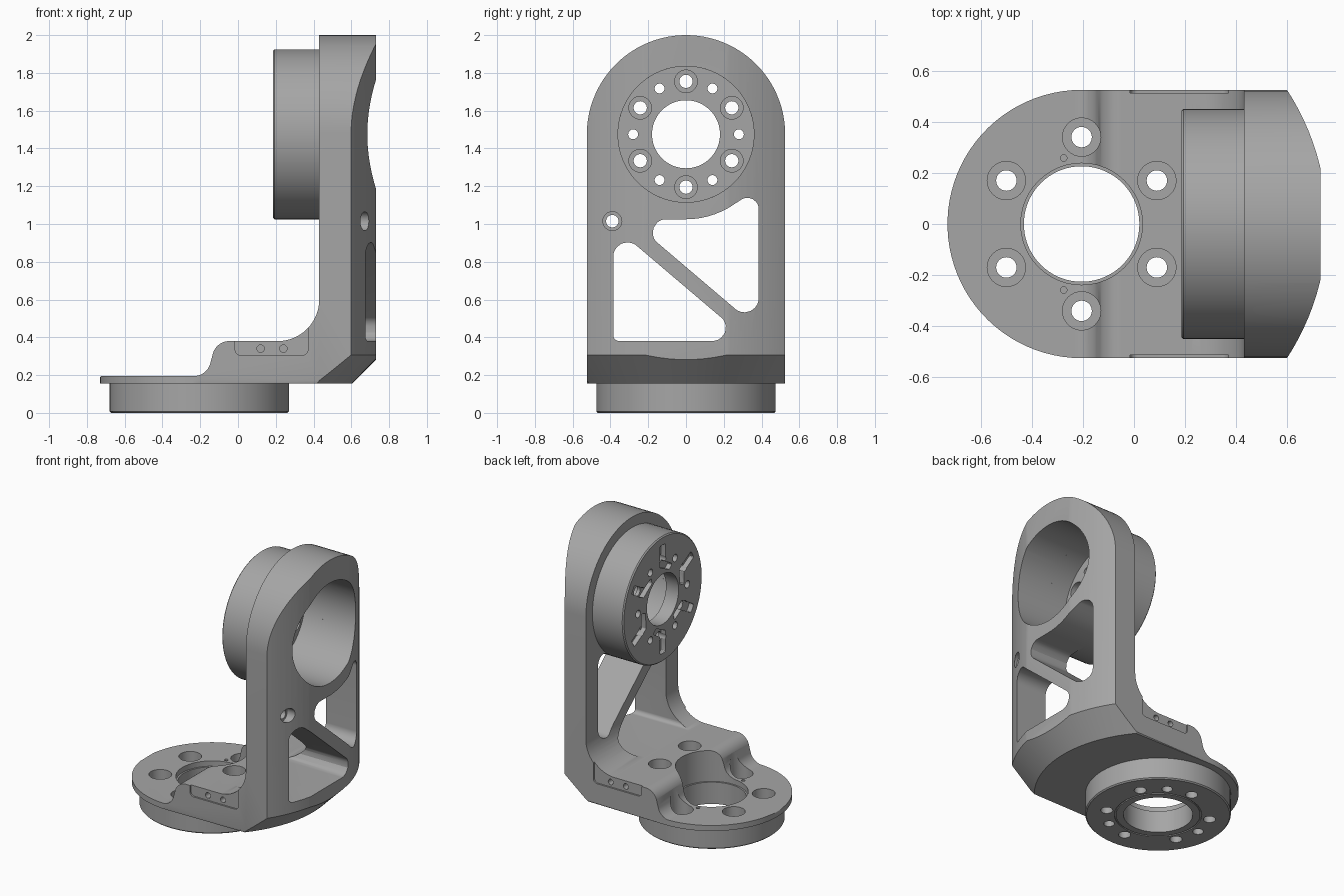
import bpy, bmesh
from math import sin, cos, pi, radians
from mathutils import Vector, Matrix

cube = bpy.data.objects.get("Cube")
if cube:
    bpy.data.objects.remove(cube)

metal = bpy.data.materials.new("grey_metal")
metal.use_nodes = True
metal.diffuse_color = (0.38, 0.38, 0.38, 1)
metal.node_tree.nodes["Principled BSDF"].inputs["Base Color"].default_value = metal.diffuse_color

# Local frames: the third local direction runs along the named axis
FRAMES = {
    "x": Matrix(((0, 0, 1, 0), (1, 0, 0, 0), (0, 1, 0, 0), (0, 0, 0, 1))),
    "y": Matrix(((1, 0, 0, 0), (0, 0, 1, 0), (0, 1, 0, 0), (0, 0, 0, 1))),
    "z": Matrix.Identity(4),
}
BASE_X, ARCH_Z, HALF = -0.205, 1.475, 0.525


def finish(bm, name):
    bmesh.ops.remove_doubles(bm, verts=bm.verts, dist=1e-5)
    bmesh.ops.recalc_face_normals(bm, faces=bm.faces)
    mesh = bpy.data.meshes.new(name)
    bm.to_mesh(mesh)
    bm.free()
    mesh.materials.append(metal)
    obj = bpy.data.objects.new(name, mesh)
    bpy.context.collection.objects.link(obj)
    return obj


def add_lathe(bm, profile, centre, axis, seg=64, ring=False):
    """Revolve (radius, height) points; height runs along the axis."""
    rows = []
    for r, h in profile:
        rows.append([bm.verts.new(FRAMES[axis] @ Vector((
            centre[0] + r * cos(2 * pi * i / seg),
            centre[1] + r * sin(2 * pi * i / seg), h))) for i in range(seg)])
    pairs = list(zip(rows, rows[1:]))
    if ring:
        pairs.append((rows[-1], rows[0]))
    for a, b in pairs:
        for i in range(seg):
            j = (i + 1) % seg
            bm.faces.new((a[i], a[j], b[j], b[i]))


def add_pin(bm, centre, axis, steps, seg=32):
    """Solid stepped cylinder from (radius, start, end) steps."""
    profile = [(0, steps[0][1])]
    for r, lo, hi in steps:
        profile += [(r, lo), (r, hi)]
    add_lathe(bm, profile + [(0, steps[-1][2])], centre, axis, seg)


def add_prism(bm, points, axis, lo, hi):
    low, high = ([bm.verts.new(FRAMES[axis] @ Vector((p[0], p[1], h))) for p in points]
                 for h in (lo, hi))
    n = len(points)
    cap = bm.faces.new(low)
    bm.faces.new(high[::-1])
    for i in range(n):
        j = (i + 1) % n
        bm.faces.new((low[j], low[i], high[i], high[j]))
    return cap


def rounded(corners, steps=10):
    """Polygon from (x, y, corner radius) triples."""
    out = []
    for i, (x, y, r) in enumerate(corners):
        p = Vector((x, y))
        if r == 0:
            out.append(p)
            continue
        a = (Vector(corners[i - 1][:2]) - p).normalized()
        b = (Vector(corners[(i + 1) % len(corners)][:2]) - p).normalized()
        half = a.angle(b) / 2
        t = r * cos(half) / sin(half)
        c = p + (a + b).normalized() * r / sin(half)
        s, e = p + a * t - c, p + b * t - c
        out += [c + s.lerp(e, k / steps).normalized() * r for k in range(steps + 1)]
    return out


def apply_boolean(obj, bm, op="DIFFERENCE"):
    tool = finish(bm, "cutter")
    tool.hide_render = True
    mod = obj.modifiers.new("cut", "BOOLEAN")
    mod.operation, mod.solver, mod.object = op, "EXACT", tool
    bpy.context.view_layer.objects.active = obj
    bpy.ops.object.modifier_apply(modifier=mod.name)
    bpy.data.objects.remove(tool)


def polar(centre, radius, degrees):
    a = radians(degrees)
    return centre[0] + radius * cos(a), centre[1] + radius * sin(a)


base_c, arch_c = (BASE_X, 0), (0, ARCH_Z)
bolt_angles = range(30, 390, 60)

# Bracket: L-shaped side profile with inner fillet and S-shaped step
bm = bmesh.new()
add_prism(bm, rounded([
    (-0.73, 0.155, 0), (0.73, 0.155, 0), (0.73, 2, 0), (0.43, 2, 0), (0.43, 0.38, 0.22),
    (-0.115, 0.38, 0.09), (-0.165, 0.195, 0.09), (-0.73, 0.195, 0.008)], 16), "y", -HALF, HALF)
bracket = finish(bm, "bracket")

# Arched top of the upright
bm = bmesh.new()
add_prism(bm, [(-HALF, 0), (HALF, 0)] + [polar(arch_c, HALF, a) for a in range(0, 181, 4)],
          "x", -1, 1)
apply_boolean(bracket, bm, "INTERSECT")

# Round end of the foot, with a small lower chamfer
bm = bmesh.new()
cap = add_prism(bm, [(1, -HALF), (1, HALF)] + [polar(base_c, HALF, a) for a in range(90, 271, 4)],
                "z", 0.155, 2.2)
bmesh.ops.bevel(bm, geom=list(cap.edges), offset=0.015, segments=1, affect="EDGES")
apply_boolean(bracket, bm, "INTERSECT")

# Turned outer back of the upright with its conical lower edge
bm = bmesh.new()
add_lathe(bm, [(0, 0.1), (0.753, 0.1), (0.96, 0.307), (0.96, 2.2), (0, 2.2)], base_c, "z", 128)
apply_boolean(bracket, bm, "INTERSECT")

# Two windows beside the diagonal brace
bm = bmesh.new()
add_prism(bm, rounded([(-0.385, 0.381, 0.03), (0.332, 0.381, 0.07), (-0.385, 0.99, 0.075)]),
          "x", 0.1, 1)
arc = [(*polar(arch_c, 0.45, a), 0) for a in range(305, 269, -5)]
add_prism(bm, rounded([(0.385, 0.445, 0.075), (0.385, 1.19, 0.06)] + arc
                      + [(-0.297, 1.025, 0.07)]), "x", 0.1, 1)
# Large bore and the small hole at the side of the upright
add_pin(bm, arch_c, "x", [(0.36, 0.4, 1)], 64)
add_pin(bm, (-0.39, 1.015), "x", [(0.033, 0.3, 0.63), (0.05, 0.63, 1)])
apply_boolean(bracket, bm)

# Foot bore, counterbored bolt holes and pin holes
bm = bmesh.new()
add_pin(bm, base_c, "z", [(0.238, 0.1, 0.6)], 48)
for a in bolt_angles:
    add_pin(bm, polar(base_c, 0.34, a), "z", [(0.075, 0.12, 0.6)])
for s in (-1, 1):
    add_pin(bm, (-0.275, s * 0.258), "z", [(0.013, 0.17, 0.3)], 12)
apply_boolean(bracket, bm)

# Shallow side recesses with two screw holes each
for s in (-1, 1):
    bm = bmesh.new()
    lo, hi = sorted((s * 0.513, s * 0.6))
    add_prism(bm, rounded([(-0.015, 0.305, 0.03), (0.37, 0.305, 0.03), (0.37, 0.5, 0),
                           (-0.015, 0.5, 0)]), "y", lo, hi)
    apply_boolean(bracket, bm)
    bm = bmesh.new()
    for x in (0.12, 0.24):
        lo, hi = sorted((s * 0.46, s * 0.6))
        add_pin(bm, (x, 0.34), "y", [(0.02, lo, hi)], 16)
    apply_boolean(bracket, bm)

# Round housing on the upright
bm = bmesh.new()
add_lathe(bm, [(0.18, 0.185), (0.442, 0.185), (0.45, 0.193), (0.45, 0.435), (0.36, 0.435),
               (0.36, 0.285), (0.18, 0.285)], arch_c, "x", 72, ring=True)
housing = finish(bm, "housing")
bm = bmesh.new()
for a in bolt_angles:
    add_pin(bm, polar(arch_c, 0.28, a), "x", [(0.035, 0.1, 0.245), (0.06, 0.245, 0.4)])
    add_pin(bm, polar(arch_c, 0.28, a + 30), "x", [(0.026, 0.1, 0.4)])
apply_boolean(housing, bm)

# Bent key slots on the housing face
bm = bmesh.new()
for a in bolt_angles:
    turn = Matrix.Rotation(radians(a), 2)
    slot = rounded([(0.39, -0.03, 0.01), (0.39, 0.03, 0.01), (0.26, 0.03, 0.01),
                    (0.215, 0.11, 0.01), (0.185, 0.075, 0.01), (0.235, -0.03, 0.01)], 3)
    add_prism(bm, [turn @ p + Vector(arch_c) for p in slot], "x", 0.1, 0.22)
apply_boolean(housing, bm)

# Round base under the foot, with a face groove
bm = bmesh.new()
add_lathe(bm, [(0.226, 0), (0.275, 0), (0.275, 0.008), (0.285, 0.008), (0.285, 0), (0.467, 0),
               (0.475, 0.008), (0.475, 0.157), (0.226, 0.157)], base_c, "z", 72, ring=True)
base_ring = finish(bm, "base_ring")
bm = bmesh.new()
for a in bolt_angles:
    add_pin(bm, polar(base_c, 0.34, a), "z", [(0.04, -0.1, 0.12), (0.075, 0.12, 0.3)])
for a in (60, 180, 300):
    add_pin(bm, polar(base_c, 0.34, a), "z", [(0.035, -0.1, 0.09)])
apply_boolean(base_ring, bm)

# Smooth curved walls, keep machined edges sharp
bpy.ops.object.select_all(action="DESELECT")
for obj in (bracket, housing, base_ring):
    obj.select_set(True)
bpy.context.view_layer.objects.active = bracket
bpy.ops.object.shade_smooth_by_angle(angle=radians(25))
